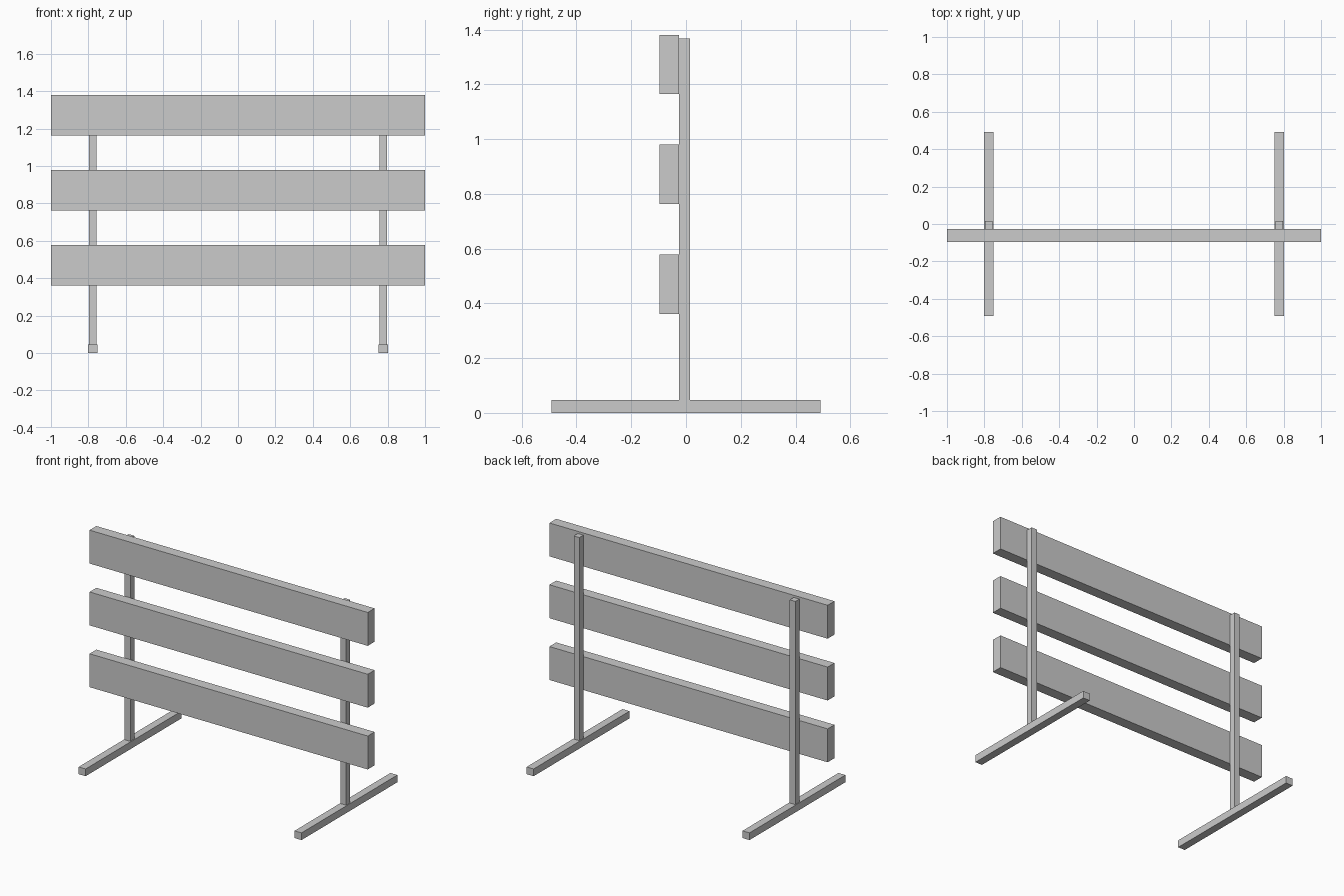
import bpy

if "Cube" in bpy.data.objects:
    bpy.data.objects.remove(bpy.data.objects["Cube"])


def box(name, x, y, z):
    """Box from (min, max) ranges on each axis."""
    bpy.ops.mesh.primitive_cube_add(size=1, location=[(a + b) / 2 for a, b in (x, y, z)])
    ob = bpy.context.object
    ob.name = name
    ob.scale = [b - a for a, b in (x, y, z)]
    bpy.ops.object.transform_apply(location=False, rotation=False, scale=True)
    return ob


# Two ground feet, each carrying an upright post
for side, s in (("left", -1), ("right", 1)):
    cx = s * 0.776
    box(side + "_foot", (cx - 0.025, cx + 0.025), (-0.492, 0.492), (0, 0.047))
    box(side + "_post", (cx - 0.02, cx + 0.02), (-0.026, 0.015), (0.047, 1.367))

# Three horizontal boards on the front of the posts
for i, name in enumerate(("lower", "middle", "upper")):
    z = 0.361 + i * 0.4015
    box(name + "_board", (-1, 1), (-0.096, -0.026), (z, z + 0.217))
